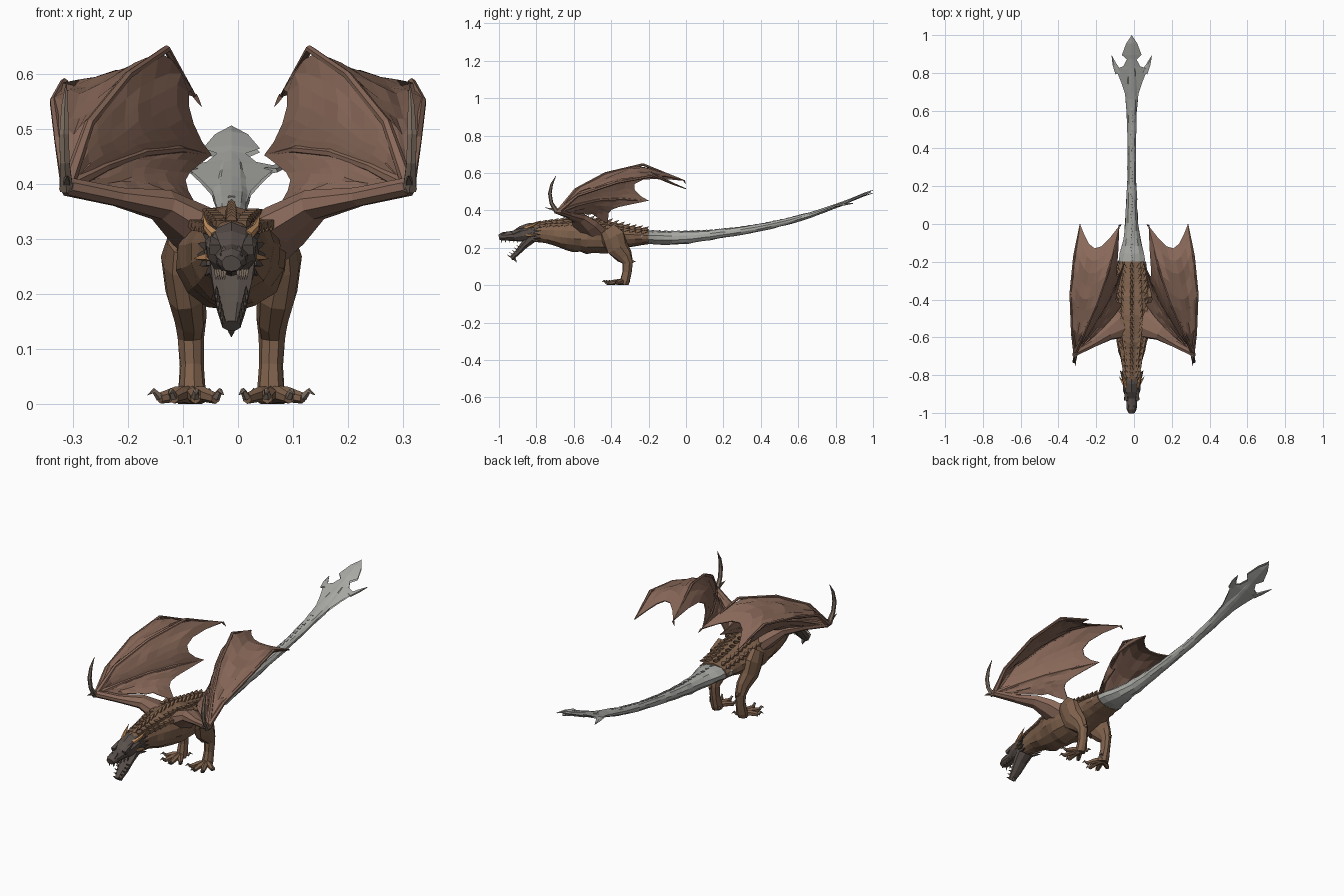
import bpy, bmesh, math, random
from mathutils import Vector as V

if "Cube" in bpy.data.objects:
    bpy.data.objects.remove(bpy.data.objects["Cube"])
random.seed(4)
CX = -0.012  # body axis

def material(name, c):
    m = bpy.data.materials.new(name)
    m.diffuse_color = (*c, 1)
    m.use_nodes = True
    m.node_tree.nodes["Principled BSDF"].inputs["Base Color"].default_value = m.diffuse_color
    return m

HIDE = material("hide", (.21, .12, .072))
WING = material("wing_skin", (.25, .14, .10))
DARK = material("dark_scales", (.10, .08, .07))
HORN = material("horn", (.55, .28, .12))
CLAW = material("claw", (.20, .15, .115))
GREY = material("tail_grey", (.40, .40, .38))

def tube(bm, pts, radii, n=8, jit=0.0):
    """Tapered tube; a radius is a number or a (side, up) pair."""
    pts = [V(p) for p in pts]
    d = (pts[-1] - pts[0]).normalized()
    ref = V((0, 0, 1)) if abs(d.z) < .75 else V((0, 1, 0))
    rings = []
    for i, p in enumerate(pts):
        t = (pts[min(i + 1, len(pts) - 1)] - pts[max(i - 1, 0)]).normalized()
        side = t.cross(ref).normalized()
        up = side.cross(t)
        r = radii[i]
        a, b = r if isinstance(r, tuple) else (r, r)
        ring = []
        for k in range(n):
            w = 2 * math.pi * (k + .5) / n
            q = 1 + random.uniform(-jit, jit)
            ring.append(bm.verts.new(p + side * a * q * math.cos(w) + up * b * q * math.sin(w)))
        rings.append(ring)
    for r0, r1 in zip(rings, rings[1:]):
        for k in range(n):
            bm.faces.new((r0[k], r0[(k + 1) % n], r1[(k + 1) % n], r1[k]))
    bm.faces.new(rings[0])
    bm.faces.new(rings[-1])

def spike(bm, base, tip, r, n=4, bend=(0, 0, 0)):
    mid = (V(base) + V(tip)) / 2 + V(bend)
    tube(bm, [base, mid, tip], [r, r * .65, r * .06], n)

def finish(bm, name, mat=None, mirror=False, cx=CX):
    if mirror:
        g = bmesh.ops.duplicate(bm, geom=bm.verts[:] + bm.edges[:] + bm.faces[:])["geom"]
        for v in g:
            if isinstance(v, bmesh.types.BMVert):
                v.co.x *= -1
    for v in bm.verts:
        v.co.x += cx
        v.co.z = max(v.co.z, 0)
    bmesh.ops.recalc_face_normals(bm, faces=bm.faces[:])
    me = bpy.data.meshes.new(name)
    bm.to_mesh(me)
    bm.free()
    ob = bpy.data.objects.new(name, me)
    bpy.context.collection.objects.link(ob)
    if mat:
        me.materials.append(mat)
    return ob

def sample(rows, y):
    """Linear lookup in rows sorted by their first value."""
    for a, b in zip(rows, rows[1:]):
        if y <= b[0]:
            t = (y - a[0]) / (b[0] - a[0])
            return [p + (q - p) * t for p, q in zip(a, b)]
    return list(rows[-1])

def loft(name, rows, n, mat, jit, steps):
    bm = bmesh.new()
    ys = [rows[0][0] + (rows[-1][0] - rows[0][0]) * i / steps for i in range(steps + 1)]
    s = [sample(rows, y) for y in ys]
    tube(bm, [(0, r[0], r[1]) for r in s], [(r[2], r[3]) for r in s], n, jit)
    return finish(bm, name, mat)

# torso and neck, tail: y, centre z, half width, half height
BODY = [(-.85, .28, .038, .045), (-.76, .285, .05, .055), (-.7, .278, .062, .07),
        (-.62, .27, .085, .09), (-.52, .265, .1, .095), (-.42, .258, .094, .085),
        (-.33, .258, .09, .06), (-.2, .257, .076, .038)]
TAIL = [(-.24, .256, .084, .036), (-.1, .252, .05, .036), (0, .255, .036, .034), (.1, .264, .03, .028),
        (.25, .284, .024, .022), (.4, .308, .022, .02), (.55, .342, .026, .018),
        (.68, .38, .034, .015), (.82, .43, .025, .011), (.99, .5, .003, .003)]
loft("torso", BODY, 14, HIDE, .06, 18)
loft("tail", TAIL, 10, GREY, .08, 30)

# forked tail blade, following the rise of the tail
outline = [(.026, .6), (.036, .69), (.056, .75), (.084, .82), (.045, .835),
           (.026, .87), (.052, .895), (.03, .955), (0, 1.0)]
bm = bmesh.new()
for sgn in (1, -1):
    for dz in (-.006, .006):
        rim = [(bm.verts.new((sgn * x, y, sample(TAIL, y)[1] + dz * (1 - x * 8))),
                bm.verts.new((0, y, sample(TAIL, y)[1] + dz * 1.6))) for x, y in outline]
        for a, b in zip(rim, rim[1:]):
            bm.faces.new((a[0], b[0], b[1], a[1]))
    tube(bm, [(sgn * .068, .8, .424), (sgn * .09, .845, .432), (sgn * .106, .892, .437)],
         [(.02, .006), (.012, .006), (.001, .002)], 5)
bmesh.ops.remove_doubles(bm, verts=bm.verts[:], dist=.0005)
finish(bm, "tail_blade", GREY)

# rows of swept plates along neck and back
bm = bmesh.new()
for i in range(19):
    y = -.81 + i * .032
    _, z, rx, rz = sample(BODY, y)
    spike(bm, (0, y, z + rz * .85), (0, y + .035, z + rz + .012), .015)
    for s in (-1, 1):
        for w in (.45, .85):
            p = V((s * rx * math.sin(w), y, z + rz * math.cos(w) * .93))
            spike(bm, p, p + V((s * .016, .036, .006)), .014)
finish(bm, "back_plates", HIDE)
bm = bmesh.new()
for i in range(24):
    y = -.2 + i * .035
    _, z, rx, rz = sample(TAIL, y)
    spike(bm, (0, y, z + rz * .8), (0, y + .032, z + rz + .005), .009)
finish(bm, "tail_ridge", GREY)

# head: upper skull, open lower jaw
bm = bmesh.new()
tube(bm, [(0, -1, .255), (0, -.98, .26), (0, -.92, .263), (0, -.88, .275), (0, -.84, .283), (0, -.79, .287)],
     [(.018, .015), (.027, .022), (.031, .028), (.046, .042), (.05, .048), (.042, .044)], 10, .07)
for s in (-1, 1):
    spike(bm, (s * .03, -.93, .28), (s * .034, -.85, .312), .014)
    spike(bm, (s * .013, -.985, .265), (s * .014, -.955, .288), .01)
finish(bm, "skull", DARK)
bm = bmesh.new()
tube(bm, [(0, -.83, .25), (0, -.865, .215), (0, -.9, .175), (0, -.935, .142)],
     [(.044, .03), (.038, .022), (.028, .016), (.018, .013)], 8, .06)
spike(bm, (0, -.92, .145), (0, -.905, .122), .012)
finish(bm, "lower_jaw", DARK)

# teeth, horns and cheek frills
bm = bmesh.new()
for i in range(5):
    y = -.985 + i * .022
    spike(bm, (.012 + i * .004, y, .245), (.012 + i * .004, y - .003, .225), .005)
    t = i / 5
    b = V((.014 + t * .016, -.935 + t * .06, .148 + t * .065))
    spike(bm, b, b + V((0, -.022, .015)), .005)
finish(bm, "teeth", CLAW, True)
bm = bmesh.new()
spike(bm, (.028, -.86, .305), (.052, -.775, .345), .011, 6, (.004, 0, -.004))
spike(bm, (.04, -.85, .268), (.068, -.805, .264), .009, 5)
finish(bm, "horns", HORN, True)
bm = bmesh.new()
for i in range(6):
    a = -.7 + i * .32
    p = V((.042 * math.cos(a), -.83, .275 + .045 * math.sin(a)))
    spike(bm, p, p + V((.02 * math.cos(a), .055, .02 * math.sin(a))), .01)
finish(bm, "head_frills", DARK, True)

# hind legs with toes and claws
bm = bmesh.new()
tube(bm, [(.09, -.42, .3), (.092, -.39, .26), (.083, -.37, .2), (.076, -.33, .155), (.074, -.312, .12),
          (.072, -.315, .07), (.072, -.325, .025), (.072, -.335, .004)],
     [(.026, .045), (.036, .065), (.036, .06), (.03, .045), (.025, .029), (.022, .024), (.026, .026), (.026, .03)], 9, .07)
spike(bm, (.075, -.3, .13), (.075, -.268, .125), .014)
toes = [(.028, -.4), (.065, -.425), (.105, -.415), (.13, -.37)]
for x, y in toes:
    tube(bm, [(.072, -.335, .016), ((x + .072) / 2, (y - .335) / 2, .017), (x, y, .01)], [.017, .014, .01], 6, .05)
finish(bm, "hind_legs", HIDE, True)
bm = bmesh.new()
for x, y in toes + [(.05, -.315)]:
    d = (V((x, y, 0)) - V((.072, -.335, 0))).normalized()
    b = V((x, y, .012))
    spike(bm, b, b + d * .026 + V((0, 0, .004)), .008, 5, (0, 0, .01))
finish(bm, "toe_claws", CLAW, True)

# wings: fingers fan from the wrist, membrane strung between them
WRIST = (.31, -.68, .395)
FINGERS = [[WRIST, (.326, -.58, .48), (.335, -.37, .55), (.316, -.17, .585), (.286, 0, .515)],
           [WRIST, (.27, -.59, .51), (.2, -.43, .597), (.13, -.23, .645), (.078, -.01, .56)],
           [WRIST, (.24, -.58, .43), (.17, -.47, .455), (.105, -.35, .462), (.05, -.2, .452)],
           [WRIST, (.23, -.61, .385), (.165, -.55, .385), (.11, -.49, .375), (.06, -.42, .33)]]

def along(pl, t):
    f = min(max(t, 0), .9999) * (len(pl) - 1)
    i = int(f)
    return V(pl[i]).lerp(V(pl[i + 1]), f - i)

bm = bmesh.new()
M, N = 6, 10
cols = []
# per gap: trailing notch, inward belly
for g, (notch, belly) in enumerate(((.16, 0), (.23, .028), (.2, 0))):
    for k in range(M + (g == 2)):
        t = k / M
        bow = math.sin(math.pi * t)
        col = []
        for j in range(N + 1):
            v = j / N * (1 - notch * bow)
            p = along(FINGERS[g], v).lerp(along(FINGERS[g + 1], v), t)
            p.x -= belly * bow * v
            p.z += -.01 * bow * v + random.uniform(-.006, .006) * (0 < j < N)
            col.append(bm.verts.new(p))
        cols.append(col)
for a, b in zip(cols, cols[1:]):
    for j in range(N):
        bm.faces.new((a[j], b[j], b[j + 1], a[j + 1]))
bmesh.ops.remove_doubles(bm, verts=bm.verts[:], dist=.0005)
ob = finish(bm, "wing_membranes", WING, True, 0)
sol = ob.modifiers.new("thickness", 'SOLIDIFY')
sol.thickness, sol.offset = .005, 0

bm = bmesh.new()
for f in FINGERS[:3]:
    tube(bm, f, [.013, .009, .008, .007, .002], 6, .05)
tip = V(FINGERS[1][-1])
spike(bm, tip, tip + V((-.012, .008, -.02)), .006)
# arm from shoulder to wrist
tube(bm, [(.035, -.51, .285), (.085, -.54, .325), (.14, -.575, .362), (.22, -.63, .376), WRIST, (.314, -.7, .395)],
     [(.09, .048), (.078, .042), (.046, .03), (.026, .018), (.02, .018), (.012, .012)], 8, .05)
finish(bm, "wing_arms", WING, True, 0)

# thumb spurs rising from the wrists
bm = bmesh.new()
tube(bm, [(.312, -.69, .39), (.315, -.72, .44), (.316, -.728, .49), (.315, -.718, .54), (.312, -.695, .585)],
     [.014, .01, .01, .007, .001], 6)
spike(bm, (.312, -.69, .4), (.31, -.755, .415), .01)
finish(bm, "thumb_spurs", CLAW, True, 0)
